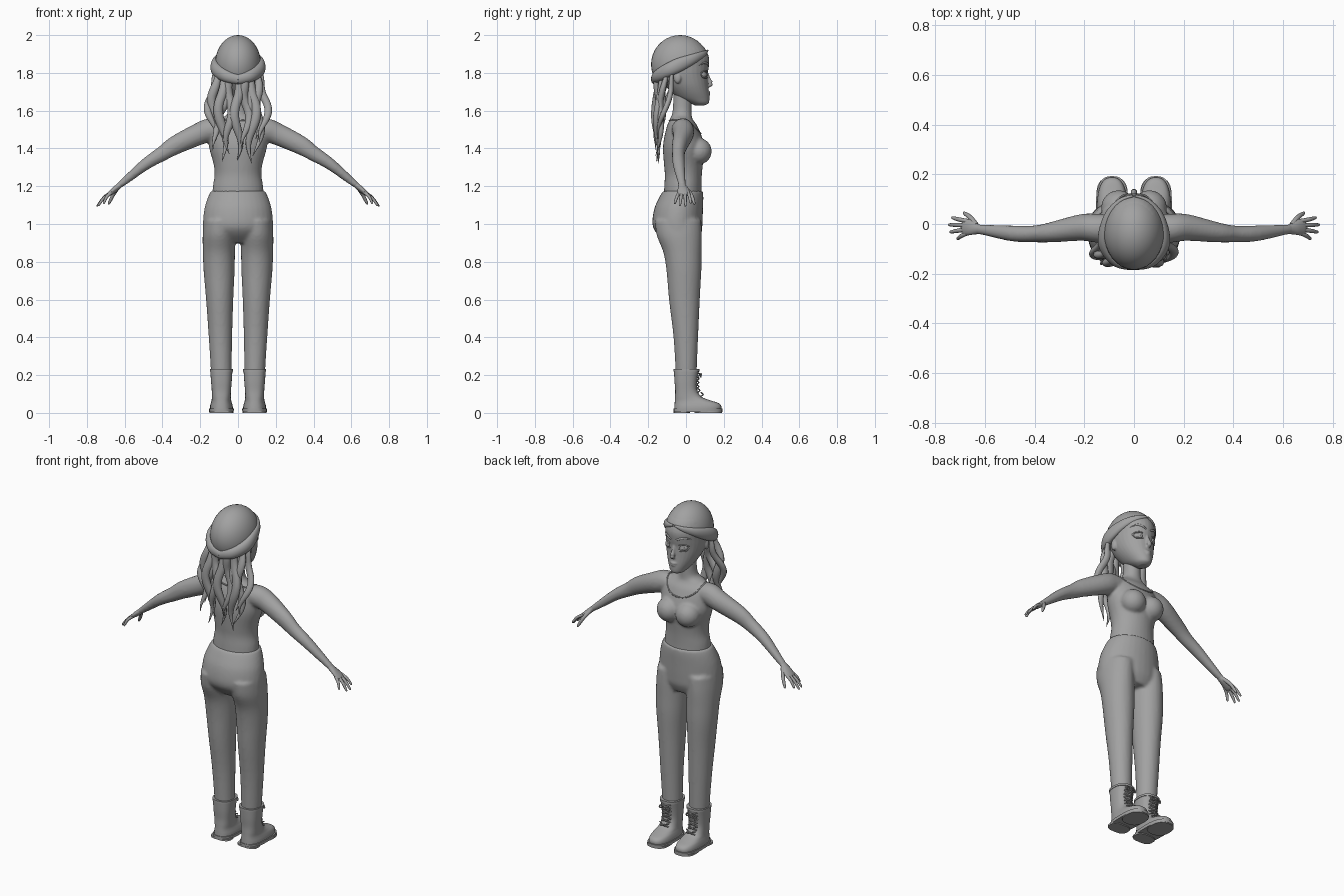
import bpy, bmesh, math
from mathutils import Vector, Matrix

grey = bpy.data.materials.new("plain grey")
grey.diffuse_color = (0.36, 0.36, 0.36, 1)


def spline(pts, k):
    """Catmull-Rom through tuples of any length, k steps per span."""
    out = []
    for i in range(len(pts) - 1):
        a, b, c, d = pts[max(i - 1, 0)], pts[i], pts[i + 1], pts[min(i + 2, len(pts) - 1)]
        for s in range(k):
            t = s / k
            out.append([0.5 * (2 * q + (r - p) * t + (2 * p - 5 * q + 4 * r - e) * t * t
                               + (3 * q - p - 3 * r + e) * t ** 3) for p, q, r, e in zip(a, b, c, d)])
    return out + [list(pts[-1])]


def tube(bm, pts, n=16, k=4, up=(0, 0, 1), flat=False, power=1.0):
    """Sweep an ellipse along (x, y, z, side radius, up radius) points."""
    pts = spline(pts, k)
    up, rings = Vector(up), []
    for i, p in enumerate(pts):
        t = Vector(pts[min(i + 1, len(pts) - 1)][:3]) - Vector(pts[max(i - 1, 0)][:3])
        if flat:
            side, u = Vector((1, 0, 0)), Vector((0, 1, 0))
        else:
            side = t.normalized().cross(up).normalized()
            u = side.cross(t).normalized()
        ring = []
        for j in range(n):
            c, s = math.cos(math.tau * j / n), math.sin(math.tau * j / n)
            c, s = [math.copysign(abs(v) ** power, v) for v in (c, s)]
            ring.append(bm.verts.new(Vector(p[:3]) + side * c * max(p[3], .001) + u * s * max(p[4], .001)))
        rings.append(ring)
    for a, b in zip(rings, rings[1:]):
        for j in range(n):
            bm.faces.new((a[j], a[(j + 1) % n], b[(j + 1) % n], b[j]))
    bm.faces.new(rings[0][::-1])
    bm.faces.new(rings[-1])


def loft(bm, x, rows, n=32, k=4, power=1.0):
    """Stack level rings from (z, back y, front y, half width) rows."""
    tube(bm, [(x, (b + f) / 2, z, w, (f - b) / 2) for z, b, f, w in rows], n, k, flat=True, power=power)


def ball(bm, c, r, tilt=0):
    m = Matrix.Translation(c) @ Matrix.Rotation(tilt, 4, 'Z') @ Matrix.Diagonal((*r, 1))
    bmesh.ops.create_uvsphere(bm, u_segments=32, v_segments=20, radius=1, matrix=m)


def finish(name, bm, mirror=False, voxel=0, smooth=4):
    bmesh.ops.recalc_face_normals(bm, faces=bm.faces)
    me = bpy.data.meshes.new(name)
    bm.to_mesh(me)
    bm.free()
    ob = bpy.data.objects.new(name, me)
    bpy.context.collection.objects.link(ob)
    if mirror:
        ob.modifiers.new("mirror", 'MIRROR').use_mirror_merge = False
    if voxel:
        m = ob.modifiers.new("fuse", 'REMESH')
        m.mode, m.voxel_size = 'VOXEL', voxel
        m = ob.modifiers.new("soften", 'SMOOTH')
        m.factor, m.iterations = 0.5, smooth
    dg = bpy.context.evaluated_depsgraph_get()
    ob.data = bpy.data.meshes.new_from_object(ob.evaluated_get(dg))
    ob.modifiers.clear()
    ob.data.materials.clear()
    ob.data.materials.append(grey)
    bpy.ops.object.select_all(action='DESELECT')
    ob.select_set(True)
    bpy.context.view_layer.objects.active = ob
    bpy.ops.object.shade_smooth_by_angle(angle=math.radians(50))
    return ob


# Trousers: pelvis and legs fused
bm = bmesh.new()
loft(bm, 0, [(1.175, -.122, .09, .143), (1.14, -.142, .092, .16), (1.08, -.168, .09, .178),
             (1.0, -.178, .087, .186), (.95, -.155, .082, .18), (.9, -.10, .06, .14)])
for s in (1, -1):
    tube(bm, [(s * x, (b + f) / 2, z, w, (f - b) / 2) for x, z, b, f, w in (
        (.095, 1.02, -.165, .08, .085), (.1, .94, -.155, .083, .087), (.101, .85, -.12, .082, .085),
        (.1, .75, -.103, .081, .082), (.097, .6, -.09, .073, .072), (.093, .4, -.066, .064, .062),
        (.088, .2, -.054, .056, .054))], 32, flat=True)
finish("trousers", bm, voxel=.009)

# Top: torso, bust, neck and arms fused
bm = bmesh.new()
loft(bm, 0, [(1.14, -.118, .083, .137), (1.2, -.115, .082, .133), (1.26, -.112, .084, .124),
             (1.32, -.117, .09, .13), (1.4, -.122, .1, .152), (1.46, -.115, .085, .155),
             (1.52, -.1, .06, .145), (1.555, -.085, .035, .1), (1.59, -.072, .03, .052),
             (1.7, -.065, .03, .046)])
for s in (1, -1):
    ball(bm, (s * .062, .066, 1.385), (.07, .07, .07))
    tube(bm, [(s * x, *r) for x, *r in (
        (.09, -.02, 1.5, .058, .052), (.15, -.017, 1.497, .058, .062), (.21, -.014, 1.475, .054, .058),
        (.33, -.033, 1.418, .041, .05), (.4, -.04, 1.373, .034, .04), (.49, -.038, 1.316, .032, .031),
        (.6, -.024, 1.227, .022, .02), (.635, -.02, 1.2, .02, .014))], 20)
top = finish("top_and_arms", bm, voxel=.008)

# Scooped neckline laid over the chest
bm = bmesh.new()
line = []
for i in range(49):
    a = math.tau * i / 48
    hit, loc, *_ = top.ray_cast((.115 * math.cos(a), -.005 + .083 * math.sin(a), 1.8), (0, 0, -1))
    if hit:
        line.append((*loc, .004, .004))
tube(bm, line, 8, 1)
finish("neckline", bm)

# Hands: palm, four fingers and thumb
bm = bmesh.new()
tube(bm, [(.615, -.022, 1.216, .017, .015), (.635, -.02, 1.198, .022, .015),
          (.66, -.014, 1.176, .032, .014), (.685, -.012, 1.156, .03, .01), (.692, -.012, 1.15, .012, .003)], 16)
for y, tip in ((.011, (.735, .026, 1.11)), (-.005, (.748, -.003, 1.094)),
               (-.021, (.743, -.033, 1.096)), (-.035, (.713, -.061, 1.108))):
    a, b = Vector((.668, y, 1.168)), Vector(tip)
    mid = (a + b) / 2 + Vector((.004, 0, .006))
    tube(bm, [(*a, .009, .009), (*mid, .0085, .008), (*(a.lerp(b, .92)), .006, .006), (*b, .001, .001)], 10)
tube(bm, [(.635, -.005, 1.195, .011, .011), (.66, .027, 1.155, .01, .01),
          (.682, .043, 1.112, .007, .007), (.686, .046, 1.102, .001, .001)], 10)
finish("hand", bm, mirror=True)

# Head with nose, lips and ears fused
bm = bmesh.new()
loft(bm, 0, [(1.628, .045, .1, .02), (1.64, .02, .12, .04), (1.665, -.04, .124, .06), (1.7, -.08, .121, .081),
             (1.74, -.115, .117, .098), (1.79, -.15, .115, .11), (1.83, -.165, .12, .113),
             (1.88, -.17, .122, .114), (1.93, -.15, .1, .1), (1.965, -.1, .06, .07), (1.98, -.05, .01, .025)])
tube(bm, [(0, .108, 1.8, .008, .01), (0, .12, 1.765, .01, .012), (0, .131, 1.742, .014, .013),
          (0, .118, 1.728, .009, .006)], 14)
ball(bm, (0, .116, 1.697), (.023, .014, .006))
ball(bm, (0, .115, 1.685), (.018, .014, .006))
for s in (1, -1):
    ball(bm, (s * .104, -.045, 1.775), (.014, .02, .032), -s * .3)
finish("head", bm, voxel=.005, smooth=2)

# Eyes: ball, iris ring, pupil and lids; brows above
bm = bmesh.new()
ball(bm, (.046, .088, 1.79), (.027, .022, .02), -.45)
finish("eyeball", bm, mirror=True)
bm = bmesh.new()
for r, h in ((.014, .003), (.007, .005)):
    ball(bm, (.05, .1075, 1.79), (r, h, r), -.35)
finish("iris", bm, mirror=True)
bm = bmesh.new()
for lift in (.021, -.017):
    tube(bm, [(.018, .105, 1.786, .002, .002), (.032, .109, 1.79 + lift * .8, .004, .003),
              (.05, .105, 1.79 + lift, .004, .003), (.067, .09, 1.79 + lift * .8, .004, .003),
              (.078, .074, 1.797, .002, .002)], 8)
finish("eyelids", bm, mirror=True)
bm = bmesh.new()
tube(bm, [(.016, .12, 1.835, .003, .004), (.04, .115, 1.848, .005, .006), (.065, .098, 1.853, .004, .005),
          (.088, .07, 1.84, .001, .001)], 8)
finish("eyebrow", bm, mirror=True)

# Hair cap, cut along the sloping hairline
bm = bmesh.new()
ball(bm, (0, -.031, 1.845), (.122, .154, .155))
cut = bmesh.ops.bisect_plane(bm, geom=bm.verts[:] + bm.edges[:] + bm.faces[:], dist=1e-5,
                             plane_co=(0, .11, 1.91), plane_no=(0, -.15, .3), clear_inner=True)
bmesh.ops.holes_fill(bm, edges=[e for e in bm.edges if e.is_boundary])
finish("hair_cap", bm)

# Swept-back hair roll on each side
bm = bmesh.new()
tube(bm, [(.004, .114, 1.918, .005, .005), (.055, .093, 1.9, .01, .016), (.1, .04, 1.875, .016, .026),
          (.121, -.035, 1.843, .022, .036), (.113, -.095, 1.815, .026, .036), (.065, -.15, 1.784, .025, .032),
          (-.005, -.168, 1.765, .018, .026)], 20, 6)
finish("hair_roll", bm, mirror=True)

# Wavy hair locks: start x, start y, tip x, tip z, phase, thickness
bm = bmesh.new()
locks = [(-.122, -.065, -.125, 1.44, 0, .02), (-.105, -.105, -.115, 1.39, 2, .024),
         (-.075, -.14, -.075, 1.33, 1, .025), (-.04, -.15, -.045, 1.37, 3.5, .024),
         (0, -.16, -.004, 1.335, .5, .025), (.04, -.15, .035, 1.4, 2.5, .024),
         (.07, -.14, .065, 1.32, 4, .025), (.1, -.11, .09, 1.36, 1.2, .024),
         (.12, -.065, .125, 1.43, 3, .02), (-.05, -.11, -.1, 1.46, 4.5, .026), (.05, -.11, .1, 1.45, .8, .026)]
for x0, y0, x1, z1, ph, w in locks:
    path = []
    for i in range(13):
        t = i / 12
        wave = math.sin(t * 9 + ph) * .018 * min(1, t * 3)
        r = w * (min(1, .6 + t * 2) if t < .55 else max(.04, 1 - ((t - .55) / .45) ** 1.4))
        path.append((x0 + (x1 - x0) * t + wave + .02 * math.sin(math.pi * t) * x0 / .12,
                     y0 + (-.155 - y0) * t + .01 * math.sin(t * 8 + ph * 1.7),
                     1.8 + (z1 - 1.8) * t, r, r * .72))
    tube(bm, path, 10, 2, up=(0, 1, 0))
finish("hair_locks", bm)

# Boots: upper, cuff and sole
bm = bmesh.new()
loft(bm, .088, [(.015, -.062, .186, .061), (.035, -.061, .187, .06), (.052, -.06, .172, .056),
                (.066, -.059, .13, .052), (.085, -.058, .083, .05), (.12, -.057, .06, .051),
                (.17, -.061, .06, .055), (.23, -.064, .07, .059)], power=.8)
finish("boot_upper", bm, mirror=True)
bm = bmesh.new()
loft(bm, .088, [(.22, -.066, .072, .061), (.232, -.066, .072, .061)], k=1, power=.8)
loft(bm, .088, [(.005, -.065, .192, .065), (.022, -.065, .193, .066)], k=1, power=.75)
loft(bm, .088, [(0, -.065, .02, .062), (.01, -.065, .02, .062)], k=1, power=.7)
loft(bm, .088, [(0, .045, .19, .063), (.01, .045, .19, .063)], k=1, power=.8)
finish("boot_sole_and_cuff", bm, mirror=True)

# Crossed laces and bow loops
bm = bmesh.new()
for i in range(6):
    z = .088 + i * .021
    y = (.087, .07, .064, .064, .066, .07)[i]
    for s in (1, -1):
        tube(bm, [(.088 - s * .03, y - .008, z, .0035, .0035), (.088, y + .004, z + .01, .0035, .0035),
                  (.088 + s * .03, y - .008, z + .02, .0035, .0035)], 6, 3)
for s in (1, -1):
    tube(bm, [(.088, .074, .2, .003, .003), (.088 + s * .022, .08, .208, .004, .004),
              (.088 + s * .032, .078, .19, .004, .004), (.088, .074, .197, .003, .003)], 6)
finish("laces", bm, mirror=True)
